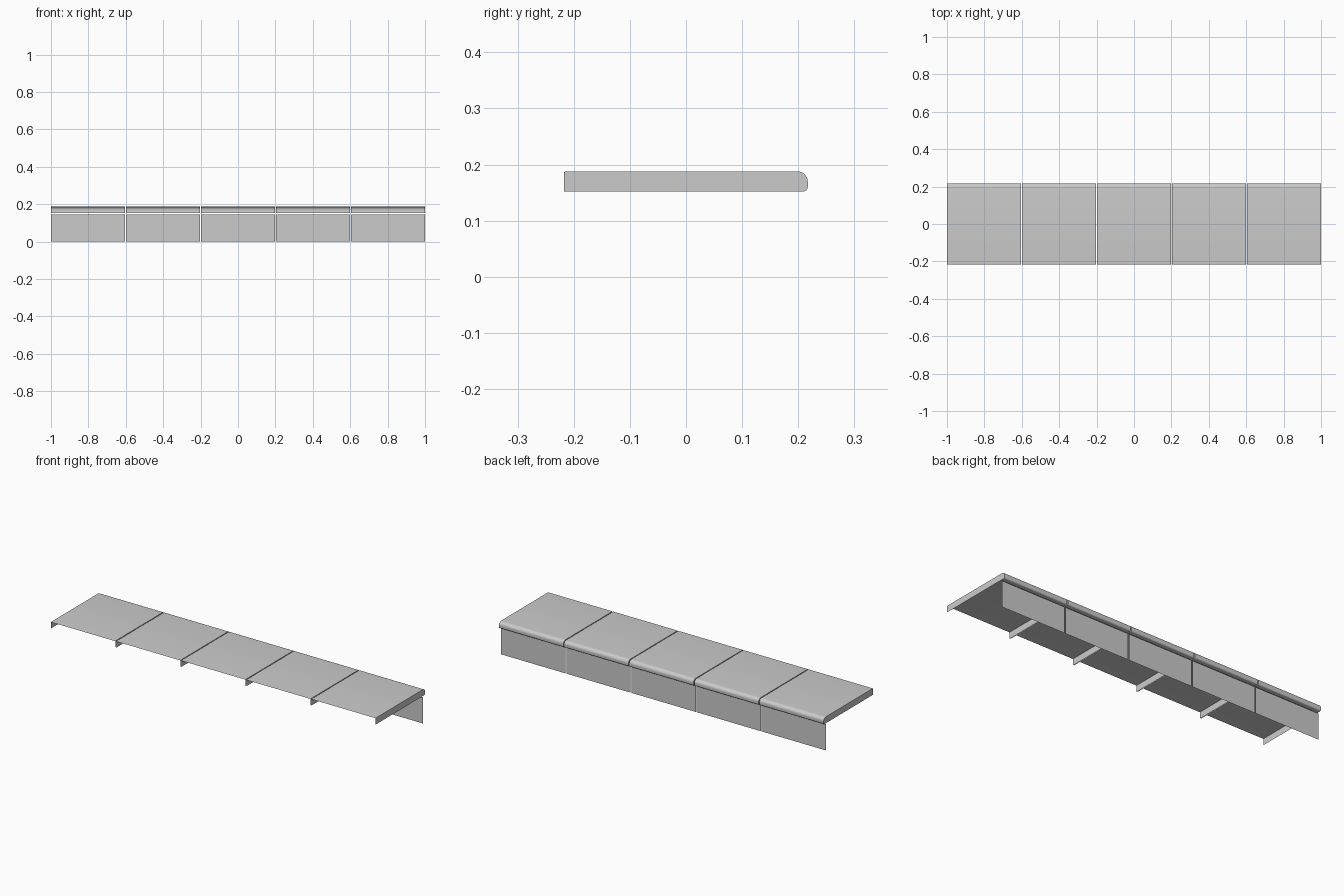
import bpy, bmesh, math

cube = bpy.data.objects.get("Cube")
if cube:
    bpy.data.objects.remove(cube, do_unlink=True)

grey = bpy.data.materials.new("plain grey")
grey.use_nodes = True
grey.diffuse_color = (0.6, 0.6, 0.6, 1)
grey.node_tree.nodes["Principled BSDF"].inputs["Base Color"].default_value = (0.6, 0.6, 0.6, 1)

COUNT, PITCH, WIDTH = 5, 0.401, 0.396
FRONT, BACK = -0.217, 0.217
BOTTOM, TOP = 0.152, 0.188
RISER_Y, RISER_TOP = 0.197, 0.146


def arc(cy, cz, ry, rz, start, end, steps=8):
    """Points along part of an ellipse in the y-z plane."""
    angles = [math.radians(start + (end - start) * i / steps) for i in range(steps + 1)]
    return [(cy + ry * math.cos(a), cz + rz * math.sin(a)) for a in angles]


def finish(name, bm, smooth=False):
    mesh = bpy.data.meshes.new(name)
    bm.to_mesh(mesh)
    bm.free()
    mesh.materials.append(grey)
    obj = bpy.data.objects.new(name, mesh)
    bpy.context.collection.objects.link(obj)
    if smooth:
        bpy.ops.object.select_all(action="DESELECT")
        obj.select_set(True)
        bpy.context.view_layer.objects.active = obj
        bpy.ops.object.shade_smooth_by_angle(angle=math.radians(35))
    return obj


# Tread section: flat top, rounded nose and a short lip curling back underneath
section = [(FRONT, TOP - 0.001), (FRONT + 0.01, TOP)]
section += arc(BACK - 0.02, TOP - 0.018, 0.02, 0.018, 90, 0)
section += arc(BACK - 0.008, BOTTOM + 0.008, 0.008, 0.008, 0, -90, 4)
section.append((0.19, BOTTOM))


def tread(name, x0, x1):
    """Open-bottomed sheet tread with a thin plate closing each end."""
    bm = bmesh.new()
    left = [bm.verts.new((x0, y, z)) for y, z in section]
    right = [bm.verts.new((x1, y, z)) for y, z in section]
    for i in range(len(section) - 1):
        bm.faces.new((left[i], right[i], right[i + 1], left[i + 1]))
    for x, side in ((x0, left), (x1, right)):
        corner = bm.verts.new((x, FRONT, BOTTOM))
        loop = side + [corner]
        bm.faces.new(loop if x == x0 else loop[::-1])
    return finish(name, bm, smooth=True)


def riser(name, x0, x1):
    """Flat upright sheet under the nose, facing the back."""
    bm = bmesh.new()
    corners = ((x1, 0), (x0, 0), (x0, RISER_TOP), (x1, RISER_TOP))
    bm.faces.new([bm.verts.new((x, RISER_Y, z)) for x, z in corners])
    return finish(name, bm)


# Row of equal bays with narrow gaps between them
for i in range(COUNT):
    start = (i - (COUNT - 1) / 2) * PITCH - WIDTH / 2
    tread(f"tread_{i + 1}", start, start + WIDTH)
    riser(f"riser_{i + 1}", start, start + WIDTH)
